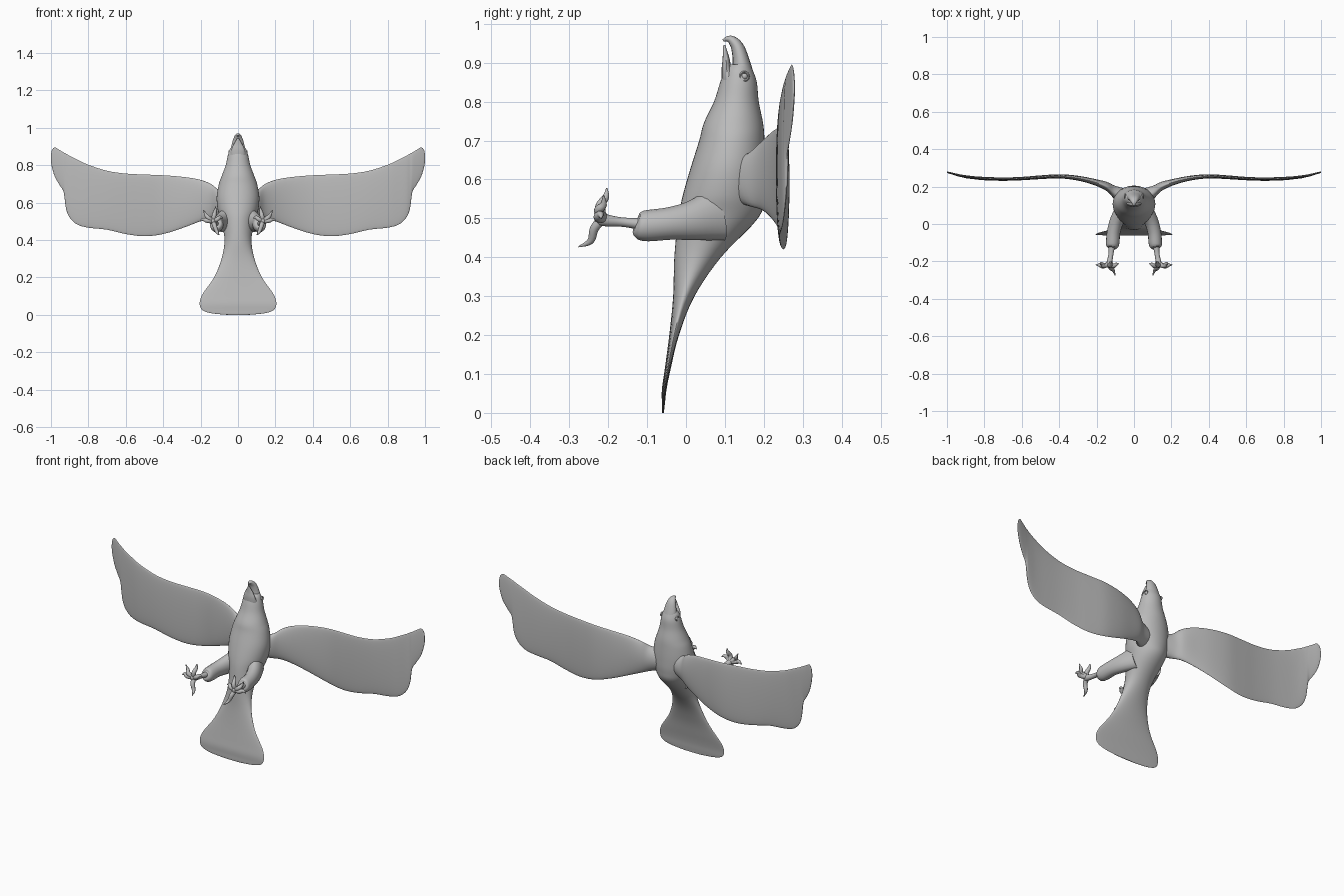
import bpy, bmesh, math
from mathutils import Vector

grey = bpy.data.materials.new("plumage_grey")
grey.diffuse_color = (0.5, 0.5, 0.5, 1)


def dense(st, n):
    """Smooth in-between stations through a short table."""
    out = []
    for i in range(len(st) - 1):
        p0, p1, p2, p3 = st[max(i - 1, 0)], st[i], st[i + 1], st[min(i + 2, len(st) - 1)]
        for k in range(n):
            t = k / n
            out.append([0.5 * (2 * b + (c - a) * t + (2 * a - 5 * b + 4 * c - d) * t * t
                               + (3 * b - a - 3 * c + d) * t ** 3)
                        for a, b, c, d in zip(p0, p1, p2, p3)])
    return out + [list(st[-1])]


def finish(name, bm):
    bmesh.ops.recalc_face_normals(bm, faces=bm.faces)
    me = bpy.data.meshes.new(name)
    bm.to_mesh(me)
    bm.free()
    ob = bpy.data.objects.new(name, me)
    bpy.context.collection.objects.link(ob)
    me.materials.append(grey)
    bpy.ops.object.select_all(action='DESELECT')
    ob.select_set(True)
    bpy.context.view_layer.objects.active = ob
    bpy.ops.object.shade_smooth_by_angle(angle=math.radians(50))
    return ob


def loft(name, rings):
    """Skin closed rings of points and cap both ends."""
    bm = bmesh.new()
    vs = [[bm.verts.new(p) for p in r] for r in rings]
    n = len(vs[0])
    for a, b in zip(vs, vs[1:]):
        for i in range(n):
            j = (i + 1) % n
            bm.faces.new((a[i], a[j], b[j], b[i]))
    bm.faces.new(vs[0])
    bm.faces.new(vs[-1])
    return finish(name, bm)


def angles(n):
    return [2 * math.pi * i / n for i in range(n)]


def tube(name, st, s=1, n=16, steps=5):
    """Elliptic tube; each station is x, y, z, side radius, other radius."""
    d = dense(st, steps)
    pts = [Vector((s * p[0], p[1], p[2])) for p in d]
    whole = (pts[-1] - pts[0]).normalized()
    ref = Vector((1, 0, 0)) if abs(whole.x) < 0.7 else Vector((0, 1, 0))
    rings = []
    for i, p in enumerate(pts):
        t = (pts[min(i + 1, len(pts) - 1)] - pts[max(i - 1, 0)]).normalized()
        side = (ref - t * ref.dot(t)).normalized()
        up = t.cross(side)
        rings.append([p + side * math.cos(a) * d[i][3] + up * math.sin(a) * d[i][4]
                      for a in angles(n)])
    return loft(name, rings)


# Body, head and fanned tail: z, front y, back y, half width
body = [(0.0, -0.061, -0.057, 0.06), (0.008, -0.062, -0.056, 0.14), (0.025, -0.062, -0.054, 0.19),
        (0.06, -0.062, -0.050, 0.205), (0.11, -0.055, -0.040, 0.19), (0.2, -0.043, -0.018, 0.128),
        (0.3, -0.033, 0.022, 0.088), (0.4, -0.03, 0.09, 0.072), (0.5, -0.02, 0.185, 0.09),
        (0.56, -0.008, 0.203, 0.108), (0.63, 0.012, 0.205, 0.114), (0.7, 0.034, 0.202, 0.102),
        (0.745, 0.046, 0.198, 0.086), (0.8, 0.072, 0.187, 0.066), (0.85, 0.088, 0.182, 0.055),
        (0.88, 0.1, 0.172, 0.046), (0.895, 0.112, 0.165, 0.036)]
loft("body_and_tail", [[(w * math.cos(a), (f + b) / 2 + (b - f) / 2 * math.sin(a), z)
                        for a in angles(40)] for z, f, b, w in dense(body, 5)])

# Open hooked beak
tube("upper_beak", [(0, 0.145, 0.85, 0.045, 0.036), (0, 0.142, 0.90, 0.036, 0.023),
                    (0, 0.133, 0.938, 0.026, 0.017), (0, 0.119, 0.957, 0.017, 0.012),
                    (0, 0.106, 0.961, 0.009, 0.007), (0, 0.095, 0.957, 0.002, 0.003)])
tube("lower_beak", [(0, 0.117, 0.84, 0.045, 0.026), (0, 0.105, 0.88, 0.037, 0.014),
                    (0, 0.103, 0.91, 0.024, 0.009), (0, 0.098, 0.945, 0.004, 0.003)])

# Wing stations: x, leading z, trailing z, y, half thickness
wing = [(0.05, 0.66, 0.54, 0.14, 0.05), (0.105, 0.67, 0.53, 0.17, 0.036),
        (0.145, 0.70, 0.52, 0.200, 0.025), (0.21, 0.724, 0.497, 0.224, 0.017),
        (0.3, 0.738, 0.463, 0.245, 0.013), (0.4, 0.746, 0.432, 0.255, 0.011),
        (0.5, 0.750, 0.42, 0.250, 0.010), (0.6, 0.755, 0.432, 0.243, 0.009),
        (0.7, 0.77, 0.455, 0.240, 0.009), (0.8, 0.802, 0.466, 0.243, 0.009),
        (0.86, 0.83, 0.483, 0.248, 0.008), (0.9, 0.85, 0.52, 0.253, 0.008),
        (0.92, 0.862, 0.57, 0.257, 0.007), (0.932, 0.868, 0.655, 0.259, 0.007),
        (0.955, 0.882, 0.695, 0.265, 0.006), (0.98, 0.895, 0.74, 0.272, 0.005),
        (0.995, 0.88, 0.79, 0.276, 0.004), (1.0, 0.855, 0.82, 0.277, 0.002)]

# Claw tables: middle, outer, side, inner and rear toe, from a shared hub
toes = {
    "middle_toe": [(0.128, -0.222, 0.53), (0.122, -0.206, 0.555), (0.12, -0.204, 0.578)],
    "outer_toe": [(0.16, -0.225, 0.52), (0.172, -0.212, 0.535), (0.185, -0.212, 0.56)],
    "side_toe": [(0.165, -0.226, 0.503), (0.185, -0.22, 0.51), (0.204, -0.218, 0.50)],
    "inner_toe": [(0.11, -0.224, 0.512), (0.095, -0.215, 0.522), (0.08, -0.212, 0.515)],
    "rear_toe": [(0.125, -0.235, 0.475), (0.112, -0.245, 0.442), (0.1, -0.276, 0.427)],
}

for s, tag in ((1, "left"), (-1, "right")):
    loft(tag + "_wing", [[(s * x, y + th * math.sin(a), (l + t) / 2 + (l - t) / 2 * math.cos(a))
                          for a in angles(40)] for x, l, t, y, th in dense(wing, 4)])
    # Feathered thigh and bare shank
    tube(tag + "_thigh", [(0.06, 0.08, 0.51, 0.04, 0.07), (0.09, 0.02, 0.495, 0.038, 0.052),
                          (0.108, -0.04, 0.487, 0.036, 0.042), (0.114, -0.1, 0.481, 0.036, 0.040),
                          (0.116, -0.122, 0.482, 0.031, 0.034), (0.117, -0.13, 0.484, 0.018, 0.02)], s)
    tube(tag + "_shank", [(0.118, -0.11, 0.485, 0.018, 0.016), (0.123, -0.16, 0.49, 0.013, 0.012),
                          (0.13, -0.2, 0.494, 0.015, 0.015), (0.133, -0.222, 0.5, 0.016, 0.018),
                          (0.134, -0.234, 0.5, 0.006, 0.008)], s)
    # Clawed toes
    for name, pts in toes.items():
        radii = (0.013, 0.012, 0.009, 0.0015)
        path = [(0.132, -0.212, 0.5)] + pts
        tube(tag + "_" + name, [(*p, r, r) for p, r in zip(path, radii)], s, 10, 4)
    # Eyeball with a raised lid ring
    bm = bmesh.new()
    bmesh.ops.create_uvsphere(bm, u_segments=16, v_segments=10, radius=0.009)
    bmesh.ops.translate(bm, verts=bm.verts, vec=(s * 0.043, 0.15, 0.865))
    finish(tag + "_eye", bm)
    ring = [[(s * (0.048 + 0.004 * math.sin(b)),
              0.15 + (0.011 + 0.003 * math.cos(b)) * math.cos(a),
              0.865 + (0.011 + 0.003 * math.cos(b)) * math.sin(a)) for b in angles(8)]
            for a in angles(20) + [2 * math.pi]]
    loft(tag + "_eyelid", ring)
